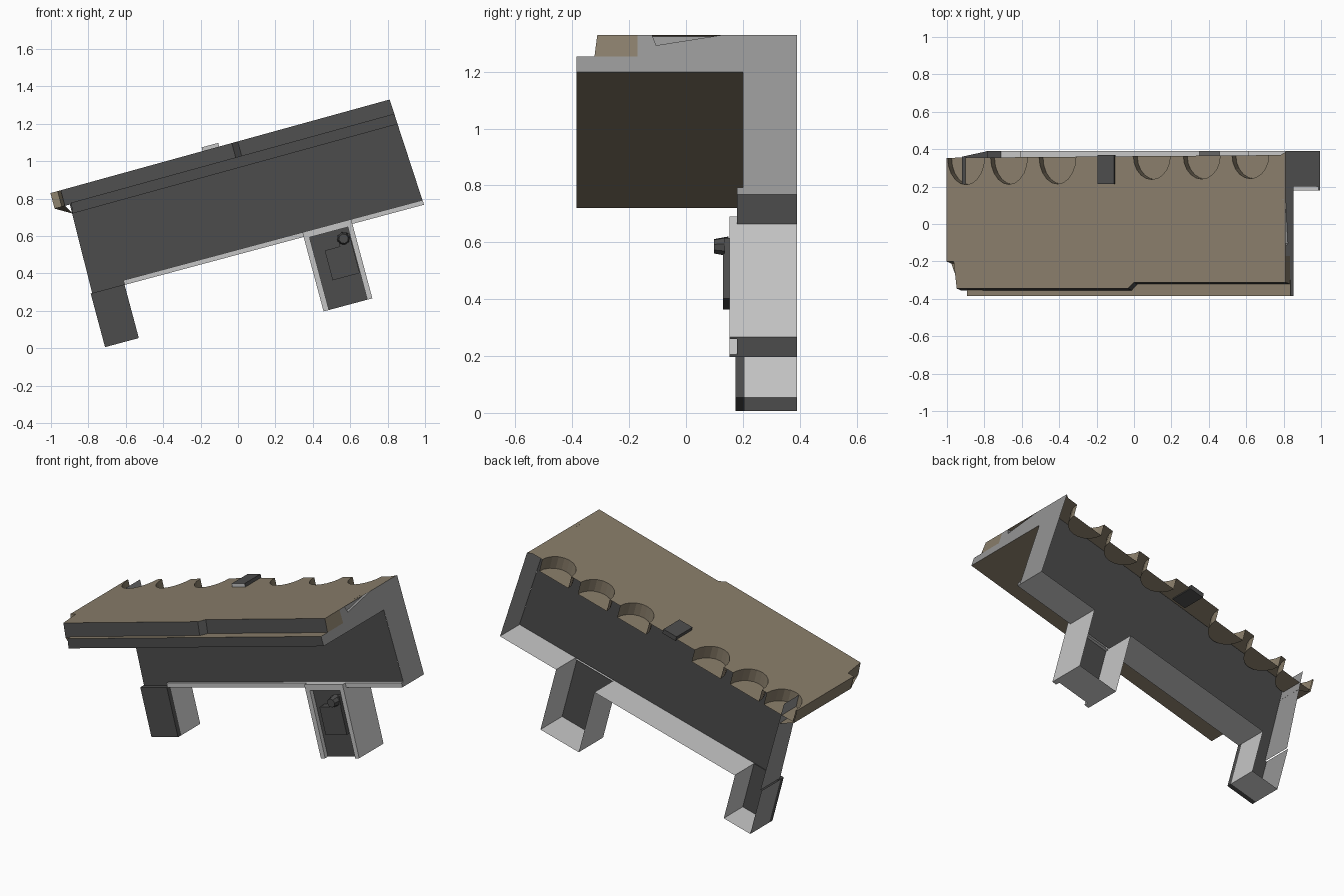
import bpy, bmesh, math
from mathutils import Vector

if "Cube" in bpy.data.objects:
    bpy.data.objects.remove(bpy.data.objects["Cube"])

C, S = math.cos(math.radians(15)), math.sin(math.radians(15))


def material(name, rgb):
    m = bpy.data.materials.new(name)
    m.diffuse_color = (*rgb, 1)
    m.use_nodes = True
    m.node_tree.nodes["Principled BSDF"].inputs["Base Color"].default_value = m.diffuse_color
    return m


TAN, DARK, LIGHT, MID = range(4)
MATS = [material("roof tan", (0.25, 0.207, 0.145)), material("dark grey", (0.073, 0.073, 0.073)),
        material("light grey", (0.56, 0.56, 0.56)), material("medium grey", (0.30, 0.30, 0.30))]

RIGHT, LEFT, FRONT, BACK, UP, DOWN = [Vector(d) for d in (
    (1, 0, 0), (-1, 0, 0), (0, -1, 0), (0, 1, 0), (0, 0, 1), (0, 0, -1))]


def part(name, faces):
    """Faces are (points, material, outward hint) in the untilted frame (u, y, v); tilted 15 degrees here."""
    bm = bmesh.new()
    for pts, mat, hint in faces:
        f = bm.faces.new([bm.verts.new(p) for p in pts])
        f.material_index = mat
        f.normal_update()
        if f.normal.dot(hint) < 0:
            f.normal_flip()
    bmesh.ops.remove_doubles(bm, verts=bm.verts, dist=1e-4)
    for v in bm.verts:
        u, y, w = v.co
        v.co = (u * C - w * S, y, u * S + w * C)
    me = bpy.data.meshes.new(name)
    bm.to_mesh(me)
    bm.free()
    for m in MATS:
        me.materials.append(m)
    ob = bpy.data.objects.new(name, me)
    bpy.context.collection.objects.link(ob)
    return ob


def box(u0, u1, y0, y1, v0, v1, mat, skip="", **other):
    """Box faces; skip letters leave sides open, other recolours a side (L R F B U D)."""
    sides = {
        "L": ([(u0, y0, v0), (u0, y1, v0), (u0, y1, v1), (u0, y0, v1)], LEFT),
        "R": ([(u1, y0, v0), (u1, y1, v0), (u1, y1, v1), (u1, y0, v1)], RIGHT),
        "F": ([(u0, y0, v0), (u1, y0, v0), (u1, y0, v1), (u0, y0, v1)], FRONT),
        "B": ([(u0, y1, v0), (u1, y1, v0), (u1, y1, v1), (u0, y1, v1)], BACK),
        "U": ([(u0, y0, v1), (u1, y0, v1), (u1, y1, v1), (u0, y1, v1)], UP),
        "D": ([(u0, y0, v0), (u1, y0, v0), (u1, y1, v0), (u0, y1, v0)], DOWN)}
    return [(p, other.get(k, mat), h) for k, (p, h) in sides.items() if k not in skip]


def top(u):                      # roof height
    return 1.061 + (u + 0.754) * 0.0074


def end_u(v):                    # leaning right end
    return 1.127 + (1.075 - v) * 0.054


BACKY = 0.39
TOPR = top(1.127)

# roof sheet with six scooped notches along the open back edge
def back_y(u):
    return 0.354 + (u + 0.754) * 0.008


front_edge = [(-0.754, -0.2), (-0.714, -0.2), (-0.697, -0.345), (0.252, -0.345),
              (0.285, -0.312), (1.127, -0.312)]
outline = front_edge + [(1.127, 0.385)]
outline.append((1.10, back_y(1.1)))
roof = []
notches = [(-0.645, 0.145), (-0.407, 0.145), (-0.138, 0.145), (0.385, 0.125), (0.662, 0.125), (0.932, 0.125)]
for cu, depth in reversed(notches):
    arc = []
    for i in range(11):
        a = math.pi * i / 10
        u = cu + 0.102 * math.cos(a)
        arc.append((u, back_y(u) - depth * math.sin(a)))
    outline += arc
    for (ua, ya), (ub, yb) in zip(arc, arc[1:]):
        roof.append(([(ua, ya, top(ua)), (ub, yb, top(ub)), (ub, yb, top(ub) - 0.08),
                      (ua, ya, top(ua) - 0.08)], TAN, Vector((cu - ua, 0.3 - ya, 0))))
    roof.append(([(u, y, top(u) - 0.08) for u, y in arc], TAN, UP))
outline.append((-0.754, back_y(-0.754)))
roof.append(([(u, y, top(u)) for u, y in outline], TAN, UP))
part("roof", roof)

# upper fascia along the front, with a jog in the middle
fascia = []
for i, ((ua, ya), (ub, yb)) in enumerate(zip(front_edge, front_edge[1:])):
    la, lb = [top(u) - 0.08 if u > -0.66 else 0.975 for u in (ua, ub)]
    ea, eb = [end_u(0.99) if u > 1.1 else u for u in (ua, ub)]
    fascia.append(([(ua, ya, top(ua)), (ub, yb, top(ub)), (eb, yb - 0.01, lb), (ea, ya - 0.01, la)],
                   DARK if i > 1 else TAN, FRONT))
part("upper_fascia", fascia)

# canopy: ledge, soffit and the sloped left overhang
eu = end_u(0.935)
el = end_u(0.99)
part("canopy", [
    ([(-0.668, -0.385, 0.925), (eu, -0.385, 0.937), (el, -0.385, 0.995), (-0.66, -0.385, 0.983)], DARK, FRONT),
    ([(-0.66, -0.385, 0.983), (el, -0.385, 0.995), (el, -0.30, 0.995), (-0.66, -0.30, 0.983)], TAN, UP),
    ([(-0.668, -0.385, 0.925), (eu, -0.385, 0.937), (eu, 0.2, 0.937), (-0.668, 0.2, 0.925)], TAN, DOWN),
    ([(-0.668, -0.385, 0.925), (-0.66, -0.385, 0.983), (-0.66, -0.34, 0.983), (-0.668, -0.34, 0.925)], TAN, LEFT),
    ([(-0.754, -0.2, 1.061), (-0.754, 0.354, 1.061), (-0.754, 0.354, 0.975), (-0.754, -0.2, 0.975)], TAN, LEFT),
    ([(-0.668, -0.355, 0.925), (-0.697, -0.355, 0.975), (-0.754, -0.2, 0.975), (-0.754, 0.354, 0.975),
      (-0.668, 0.354, 0.925)], TAN, DOWN)])

# right end: wall column, canopy end and a triangular recess
def e(y, v, inset=0.0):
    return (end_u(v) - inset, y, v)


tri = [(0.13, TOPR), (-0.105, 1.036), (-0.12, TOPR)]
end = [([e(BACKY, 0.484), e(BACKY, TOPR)] + [e(*p) for p in tri] +
        [e(-0.17, TOPR), e(-0.17, 0.995), e(-0.385, 0.995), e(-0.385, 0.937), e(0.2, 0.937), e(0.2, 0.484)], MID, RIGHT),
       ([e(-0.17, TOPR), e(-0.17, 0.995), e(-0.322, 0.995), e(-0.312, TOPR)], TAN, RIGHT),
       ([e(y, v, 0.02) for y, v in tri], MID, RIGHT)]
for a, b in zip(tri, tri[1:]):
    end.append(([e(*a), e(*b), e(*b, 0.02), e(*a, 0.02)], MID, UP))
part("right_end", end)

# main wall and left end (the back is open)
part("main_wall", [([(-0.677, 0.2, 0.487), (end_u(0.484), 0.2, 0.484), (1.127, 0.2, 1.07),
                     (-0.668, 0.2, 1.055)], DARK, FRONT)])
part("left_end", [([(-0.677, 0.2, 0.487), (-0.677, BACKY, 0.487), (-0.668, BACKY - 0.03, 1.06),
                    (-0.668, 0.2, 1.06)], MID, LEFT)])

# bottom sill on both sides of the right leg
for name, a, b in (("sill_left", -0.498, 0.493), ("sill_right", 0.763, end_u(0.484))):
    part(name, [([(a, 0.18, 0.484), (b, 0.18, 0.484), (b, BACKY, 0.484), (a, BACKY, 0.484)], LIGHT, DOWN)]
         + box(a, b, 0.18, 0.2, 0.484, 0.51, LIGHT, "BD", R=MID))

# left leg
part("left_leg", box(-0.685, -0.498, 0.205, BACKY, 0.19, 0.487, LIGHT, "FBU", L=MID))
part("left_leg_front", box(-0.685, -0.498, 0.174, 0.205, 0.19, 0.487, DARK))

# right leg with framed recessed panel
part("right_leg", box(0.493, 0.763, 0.18, BACKY, 0.072, 0.484, LIGHT, "FBU"))
part("right_leg_panel", [([(0.493, 0.18, 0.072), (0.763, 0.18, 0.072), (0.763, 0.18, 0.484),
                           (0.493, 0.18, 0.484)], DARK, FRONT)])
for name, a, b in (("frame_left", 0.493, 0.523), ("frame_right", 0.735, 0.763)):
    part(name, box(a, b, 0.153, 0.18, 0.072, 0.484, LIGHT, "B"))
part("frame_top", box(0.493, 0.763, 0.153, 0.2, 0.474, 0.51, LIGHT, "B"))

# control box, stem and knob on the panel
part("control_box", box(0.583, 0.733, 0.13, 0.18, 0.22, 0.385, DARK, "B"))
part("control_stem", box(0.667, 0.733, 0.135, 0.18, 0.385, 0.44, DARK, "B"))
ring = [(math.cos(k * math.pi / 4), math.sin(k * math.pi / 4)) for k in range(8)]
cu, cv = 0.697, 0.42
knob = [([(cu + 0.026 * a, 0.098, cv + 0.026 * b) for a, b in ring], DARK, FRONT)]
for k in range(8):
    (a, b), (c, d) = ring[k], ring[(k + 1) % 8]
    knob.append(([(cu + 0.026 * a, 0.098, cv + 0.026 * b), (cu + 0.026 * c, 0.098, cv + 0.026 * d),
                  (cu + 0.036 * c, 0.15, cv + 0.036 * d), (cu + 0.036 * a, 0.15, cv + 0.036 * b)],
                 DARK, Vector((a + c, 0, b + d))))
part("knob", knob)

# small plate on the roof
part("roof_plate", box(0.09, 0.182, 0.215, 0.37, 1.06, 1.088, DARK, "", F=LIGHT))
